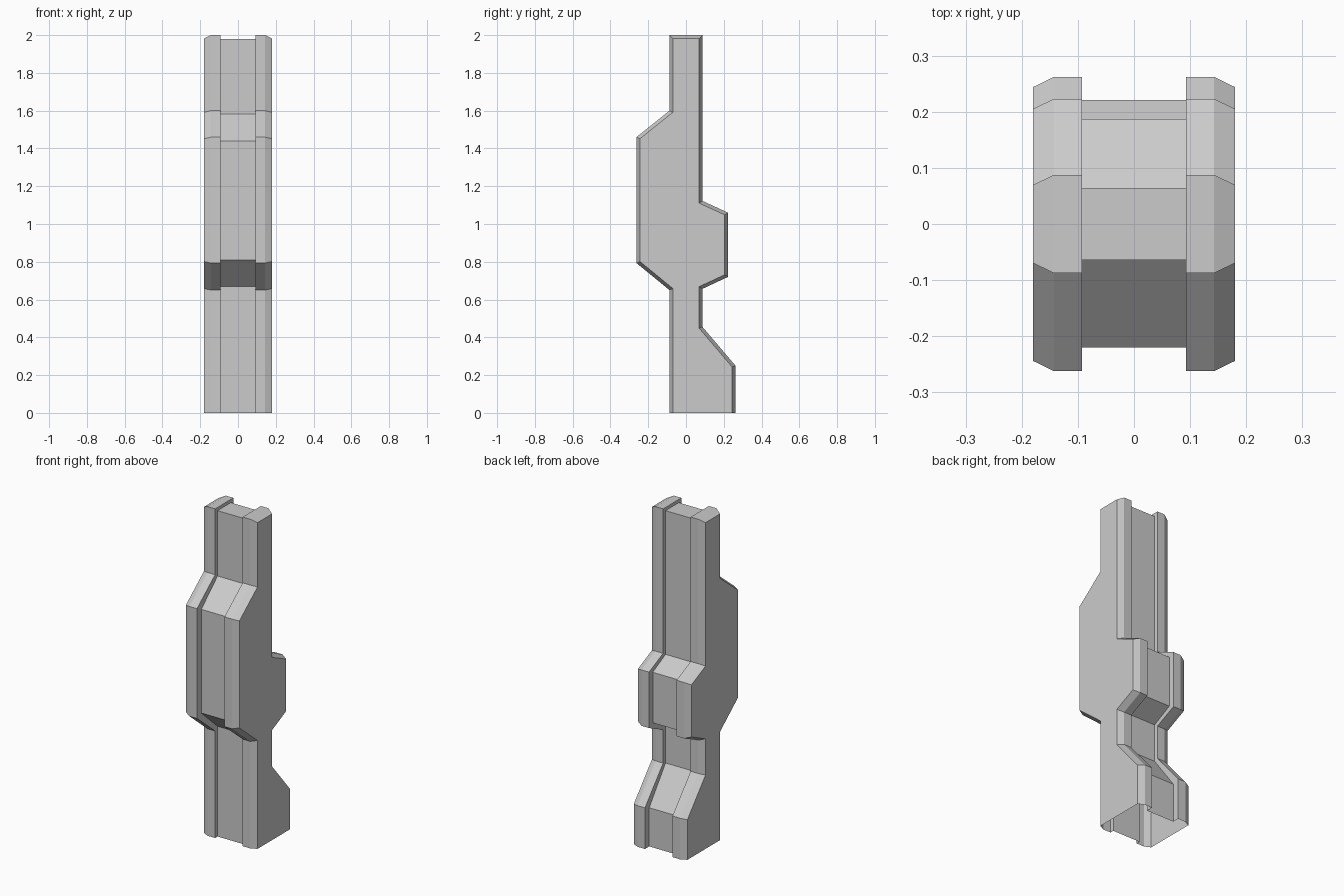
import bpy, bmesh
from mathutils import Vector

if "Cube" in bpy.data.objects:
    bpy.data.objects.remove(bpy.data.objects["Cube"])

# Side outlines (y, z), from the front foot over the top to the back foot
flange = [(-.0875, 0), (-.0875, .65), (-.262, .793), (-.262, 1.46), (-.0875, 1.6),
          (-.0875, 2), (.0875, 2), (.0875, 1.122), (.223, 1.06), (.223, .72),
          (.0875, .657), (.0875, .455), (.262, .25), (.262, 0)]
web = [(-.064, 0), (-.064, .67), (-.22, .81), (-.22, 1.44), (-.064, 1.583),
       (-.064, 1.98), (.064, 1.98), (.064, 1.107), (.187, 1.045), (.187, .738),
       (.064, .675), (.064, .447), (.221, .235), (.221, 0)]


def inset(points, d):
    """Move every corner inwards by d, keeping the open foot on the ground."""
    pts = [Vector(p) for p in points]
    out = []
    for i, p in enumerate(pts):
        a = (p - pts[i - 1]).normalized()
        b = (pts[(i + 1) % len(pts)] - p).normalized()
        n1, n2 = Vector((a.y, -a.x)), Vector((b.y, -b.x))
        q = p + (n1 + n2) * d / (1 + n1.dot(n2))
        out.append((q.x, 0 if p.y == 0 else q.y))
    return out


rim = inset(flange, .018)

# Pillar shell: cross-sections lofted along x, foot left open
sections = [(-.18, rim), (-.143, flange), (-.0925, flange), (-.0925, web),
            (.0925, web), (.0925, flange), (.143, flange), (.18, rim)]
bm = bmesh.new()
rings = [[bm.verts.new((x, y, z)) for y, z in prof] for x, prof in sections]
for r, s in zip(rings, rings[1:]):
    for i in range(len(r) - 1):
        bm.faces.new((r[i], r[i + 1], s[i + 1], s[i]))
bm.faces.new(rings[0])
bm.faces.new(rings[-1])
bmesh.ops.recalc_face_normals(bm, faces=bm.faces)
# Make sure the shell faces outwards
bm.faces.ensure_lookup_table()
if bm.faces[-1].normal.x < 0:
    bmesh.ops.reverse_faces(bm, faces=bm.faces)
mesh = bpy.data.meshes.new("wall_pillar")
bm.to_mesh(mesh)
bm.free()
bpy.context.collection.objects.link(bpy.data.objects.new("wall_pillar", mesh))
